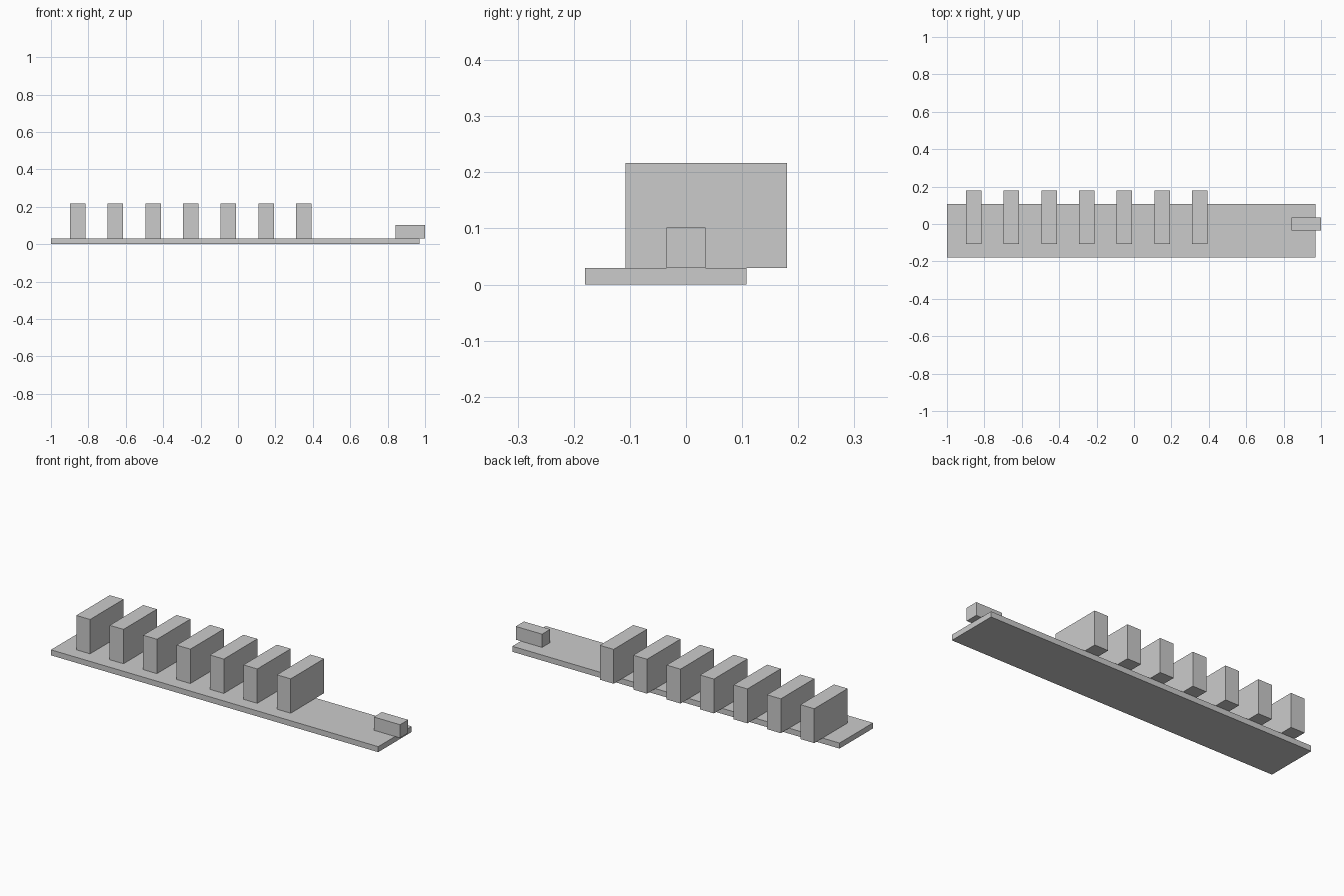
import bpy

# Remove the default object
cube = bpy.data.objects.get("Cube")
if cube:
    bpy.data.objects.remove(cube, do_unlink=True)

# Single grey material
GREY = (0.6, 0.6, 0.6, 1.0)
grey = bpy.data.materials.new("plain_grey")
grey.use_nodes = True
grey.diffuse_color = GREY
grey.node_tree.nodes["Principled BSDF"].inputs["Base Color"].default_value = GREY


def add_box(name, low, high):
    """Box between two opposite corners."""
    centre = [(a + b) / 2 for a, b in zip(low, high)]
    bpy.ops.mesh.primitive_cube_add(size=1, location=centre)
    box = bpy.context.object
    box.name = name
    box.scale = [b - a for a, b in zip(low, high)]
    bpy.ops.object.transform_apply(location=False, rotation=False, scale=True)
    box.data.materials.append(grey)
    return box


BASE_TOP = 0.03

# Long flat base plate
add_box("base_plate", (-1, -0.18, 0), (0.97, 0.108, BASE_TOP))

# Row of upright blocks overhanging the back edge
for i in range(7):
    x = -0.898 + i * 0.2013
    add_box(f"upright_block_{i + 1}", (x, -0.108, BASE_TOP), (x + 0.083, 0.18, 0.217))

# Small block overhanging the left end
add_box("end_block", (0.842, -0.035, BASE_TOP), (1, 0.035, 0.102))
